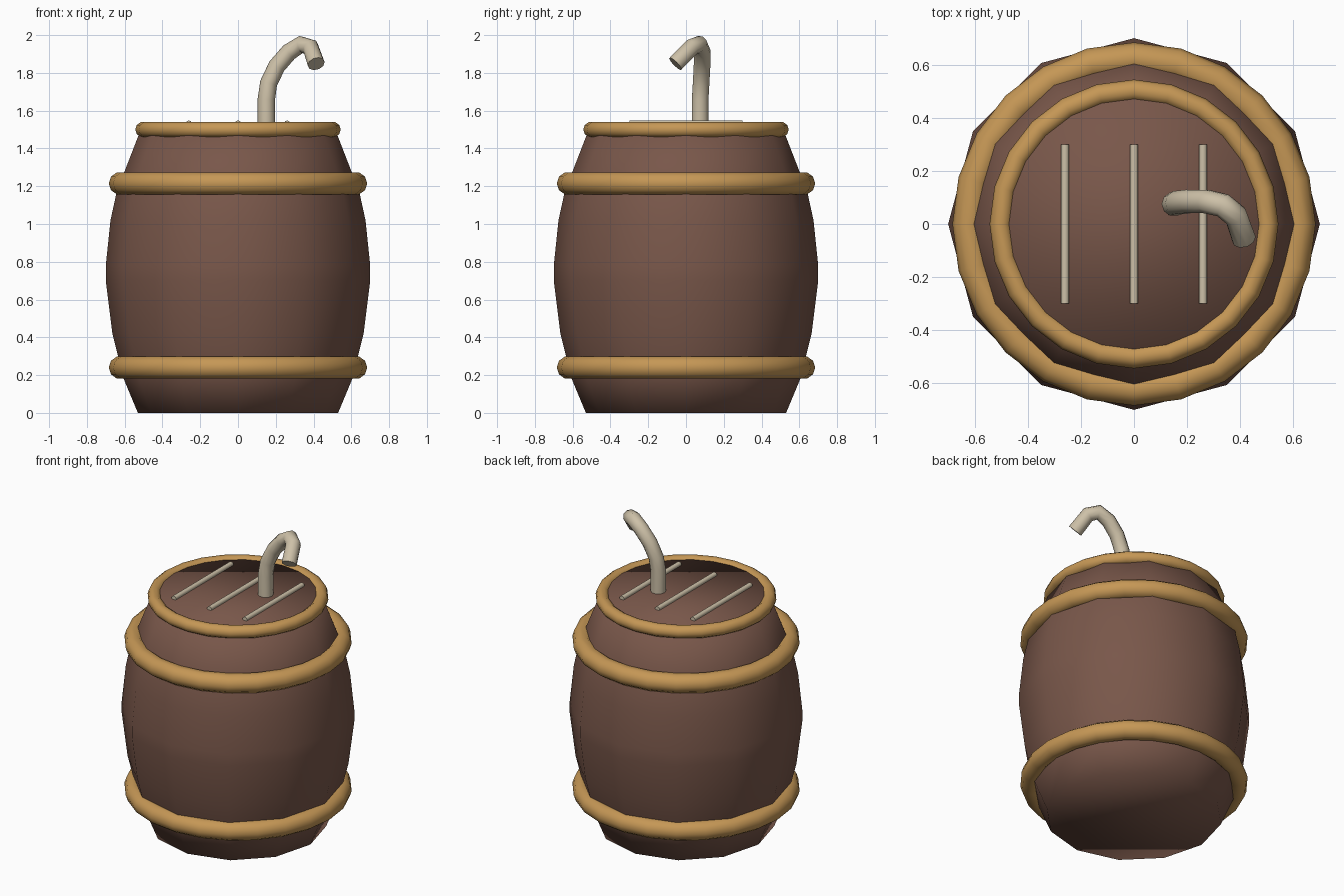
import bpy, bmesh, math
from mathutils import Matrix

cube = bpy.data.objects.get("Cube")
if cube:
    bpy.data.objects.remove(cube)


def material(name, rgb):
    m = bpy.data.materials.new(name)
    m.use_nodes = True
    m.diffuse_color = (*rgb, 1)
    m.node_tree.nodes["Principled BSDF"].inputs["Base Color"].default_value = (*rgb, 1)
    return m


wood = material("brown_wood", (0.19, 0.095, 0.068))
brass = material("golden_band", (0.56, 0.31, 0.092))
bone = material("pale_beige", (0.61, 0.53, 0.39))


def finish(name, bm, mat):
    bmesh.ops.recalc_face_normals(bm, faces=bm.faces)
    mesh = bpy.data.meshes.new(name)
    bm.to_mesh(mesh)
    bm.free()
    mesh.materials.append(mat)
    for p in mesh.polygons:
        p.use_smooth = True
    ob = bpy.data.objects.new(name, mesh)
    bpy.context.collection.objects.link(ob)
    return ob


def ring(bm, radius, z, sides):
    return [bm.verts.new((radius * math.cos(a), radius * math.sin(a), z))
            for a in (2 * math.pi * i / sides for i in range(sides))]


# Barrel body: twelve-sided bulging profile with closed ends
profile = [(0.53, 0), (0.605, 0.18), (0.665, 0.42), (0.70, 0.70), (0.70, 0.78),
           (0.675, 1.02), (0.64, 1.18), (0.60, 1.28), (0.505, 1.525)]
bm = bmesh.new()
rings = [ring(bm, r, z, 12) for r, z in profile]
for low, high in zip(rings, rings[1:]):
    for i in range(12):
        j = (i + 1) % 12
        bm.faces.new((low[i], low[j], high[j], high[i]))
bm.faces.new(rings[0])
bm.faces.new(rings[-1])
finish("barrel_body", bm, wood)

# Round hoops
for name, z, major, minor in (("lower_hoop", 0.24, 0.623, 0.061),
                              ("upper_hoop", 1.215, 0.623, 0.061),
                              ("rim_hoop", 1.5, 0.503, 0.041)):
    bpy.ops.mesh.primitive_torus_add(location=(0, 0, z), major_radius=major, minor_radius=minor,
                                     major_segments=24, minor_segments=10)
    hoop = bpy.context.object
    hoop.name = name
    hoop.data.materials.append(brass)
    bpy.ops.object.shade_smooth()

# Thin bars across the lid
for name, x in (("right_lid_bar", -0.26), ("middle_lid_bar", 0), ("left_lid_bar", 0.26)):
    bpy.ops.mesh.primitive_cylinder_add(vertices=10, radius=0.016, depth=0.6,
                                        location=(x, 0, 1.532), rotation=(math.pi / 2, 0, 0))
    bar = bpy.context.object
    bar.name = name
    bar.data.materials.append(bone)
    bpy.ops.object.shade_smooth_by_angle(angle=math.radians(50))

# Bent straw rising from the lid
path = [(0.15, 0.075, 1.5), (0.15, 0.075, 1.66), (0.162, 0.08, 1.745), (0.205, 0.085, 1.835),
        (0.27, 0.085, 1.91), (0.335, 0.07, 1.951), (0.384, 0.03, 1.935), (0.414, -0.056, 1.848)]
curve = bpy.data.curves.new("straw", "CURVE")
curve.dimensions = "3D"
curve.bevel_depth = 0.046
curve.bevel_resolution = 3
curve.use_fill_caps = True
spline = curve.splines.new("POLY")
spline.points.add(len(path) - 1)
for point, co in zip(spline.points, path):
    point.co = (*co, 1)
curve.materials.append(bone)
straw = bpy.data.objects.new("straw", curve)
bpy.context.collection.objects.link(straw)
bpy.ops.object.select_all(action="DESELECT")
straw.select_set(True)
bpy.context.view_layer.objects.active = straw
bpy.ops.object.convert(target="MESH")
bpy.ops.object.shade_smooth_by_angle(angle=math.radians(50))
